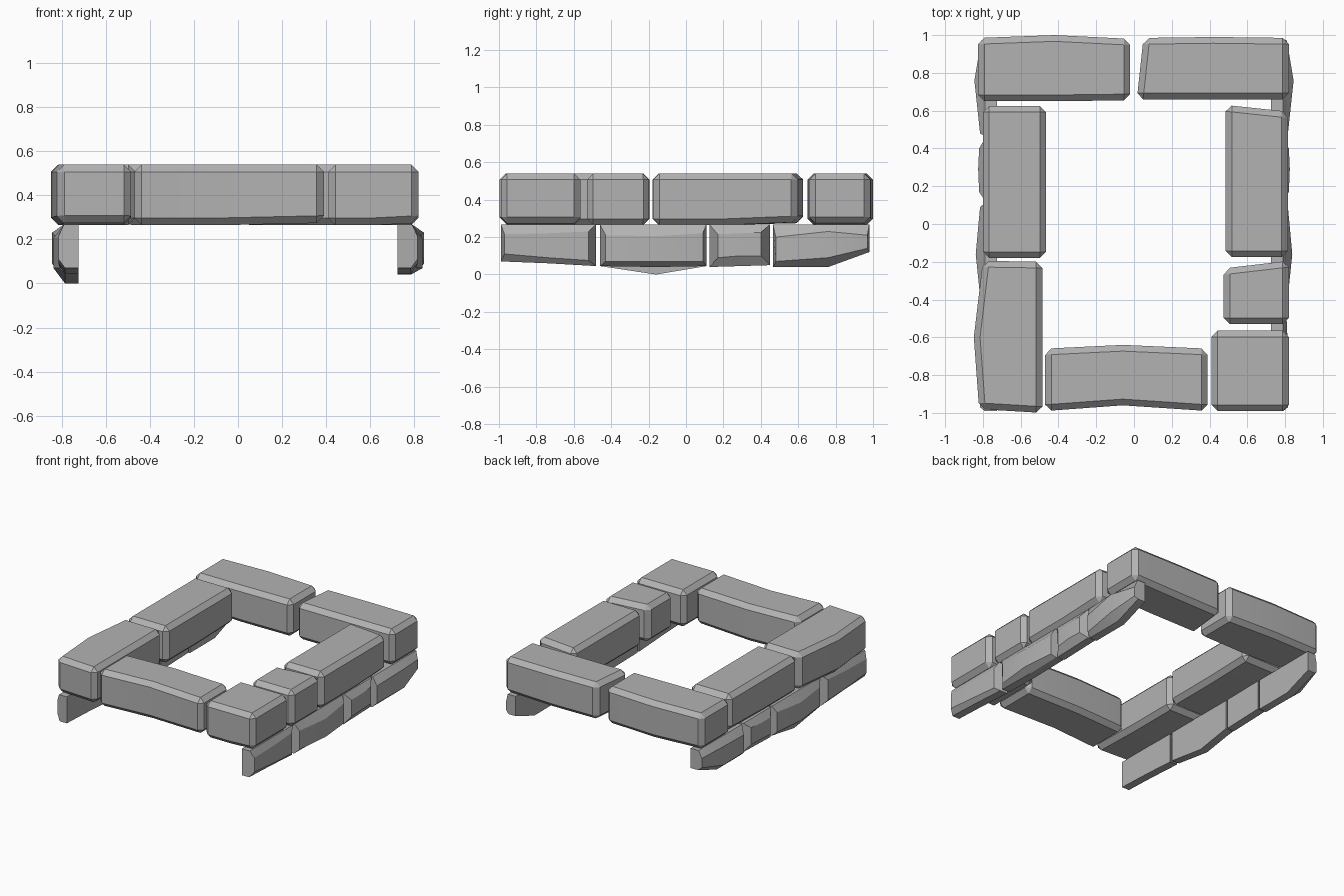
import bpy, bmesh, math

if "Cube" in bpy.data.objects:
    bpy.data.objects.remove(bpy.data.objects["Cube"])

stone_mat = bpy.data.materials.new("grey_stone")
stone_mat.diffuse_color = (0.45, 0.45, 0.45, 1)
stone_mat.use_nodes = True
stone_mat.node_tree.nodes["Principled BSDF"].inputs["Base Color"].default_value = stone_mat.diffuse_color


def loft(name, rings, bevel=0.0):
    """Closed solid through matching rings; the middle ring stays unbevelled."""
    bm = bmesh.new()
    vr = [[bm.verts.new(p) for p in r] for r in rings]
    n = len(vr[0])
    for a, b in zip(vr, vr[1:]):
        for i in range(n):
            bm.faces.new((a[i], a[(i + 1) % n], b[(i + 1) % n], b[i]))
    bm.faces.new(vr[0][::-1])
    bm.faces.new(vr[-1])
    bmesh.ops.recalc_face_normals(bm, faces=bm.faces[:])
    if bevel:
        mids = set(vr[1])
        edges = [e for e in bm.edges if not (e.verts[0] in mids and e.verts[1] in mids)]
        bmesh.ops.bevel(bm, geom=edges, offset=bevel, offset_type='OFFSET',
                        segments=1, profile=0.5, affect='EDGES')
    me = bpy.data.meshes.new(name)
    bm.to_mesh(me)
    bm.free()
    me.materials.append(stone_mat)
    ob = bpy.data.objects.new(name, me)
    bpy.context.collection.objects.link(ob)
    return ob


def stone(name, axis, stations, z0=0.265, z1=0.54, bevel=0.033):
    """Stone along an axis; each station = (position at low side, at high side, low, high, bottom lift)."""
    rings = []
    for pa, pb, lo, hi, lift in stations:
        quad = [(pa, lo, z0 + lift), (pb, hi, z0 + lift), (pb, hi, z1), (pa, lo, z1)]
        rings.append([(p, q, z) if axis == 'x' else (q, p, z) for p, q, z in quad])
    return loft(name, rings, bevel)


# upper ring of stones
stone("back_left_stone", 'x', [(-.825, -.825, .65, .985, .01), (-.42, -.42, .65, 1.0, 0), (-.02, -.02, .655, .98, 0)])
stone("back_right_stone", 'x', [(.015, .05, .66, .985, 0), (.42, .42, .66, .99, 0), (.82, .82, .66, .985, .01)])
stone("left_rear_stone", 'y', [(-.18, -.18, -.80, -.465, 0), (.22, .22, -.80, -.465, 0), (.625, .625, -.80, -.465, .01)])
stone("left_front_stone", 'y', [(-.98, -1.0, -.82, -.485, .01), (-.6, -.6, -.848, -.485, 0), (-.195, -.20, -.80, -.485, 0)])
stone("front_stone", 'x', [(-.47, -.47, -.99, -.66, 0), (-.06, -.06, -.96, -.64, 0), (.39, .39, -.99, -.66, .01)])
stone("front_right_corner_stone", 'x', [(.41, .41, -.99, -.565, 0), (.62, .62, -.99, -.565, 0), (.82, .82, -.99, -.565, .01)])
stone("right_small_stone", 'y', [(-.53, -.53, .475, .82, 0), (-.38, -.38, .475, .82, 0), (-.235, -.195, .475, .82, 0)])
stone("right_rear_stone", 'y', [(-.175, -.175, .485, .815, 0), (.22, .22, .485, .815, 0), (.63, .595, .485, .815, .015)])

# lower side rows: (y, y of outer face, bottom z, outer x, outer face bottom z, outer face top z)
ROWS = [
    [(-.99, -.97, .07, .815, .11, .215), (-.74, -.74, .06, .815, .09, .22), (-.48, -.52, .045, .81, .075, .23)],
    [(-.46, -.43, .045, .81, .07, .21), (-.16, -.16, .04, .838, .07, .205), (.11, .09, .045, .815, .07, .22)],
    [(.125, .17, .04, .82, .09, .215), (.29, .29, .045, .825, .10, .22), (.45, .40, .05, .82, .10, .225)],
    [(.465, .48, .04, .815, .07, .20), (.76, .76, .04, .845, .09, .23), (.98, .97, .12, .81, .14, .21)],
]
for side, label in ((1, "right"), (-1, "left")):
    for k, row in enumerate(ROWS):
        rings = []
        for j, (y, yo, zb, ox, ob, ot) in enumerate(row):
            if side < 0 and k == 1 and j == 1:
                zb = 0.0  # left row has one stone with a pointed underside
            s = side
            rings.append([(s * .725, y, zb), (s * .725, y, .268), (s * .79, y, .268),
                          (s * ox, yo, ot), (s * ox, yo, ob), (s * .785, y, zb)])
        loft(f"{label}_lower_stone_{k + 1}", rings)

# soften the gentle bends, keep the chamfers crisp
for ob in bpy.context.collection.objects:
    ob.select_set(True)
    bpy.context.view_layer.objects.active = ob
bpy.ops.object.shade_smooth_by_angle(angle=math.radians(25))
